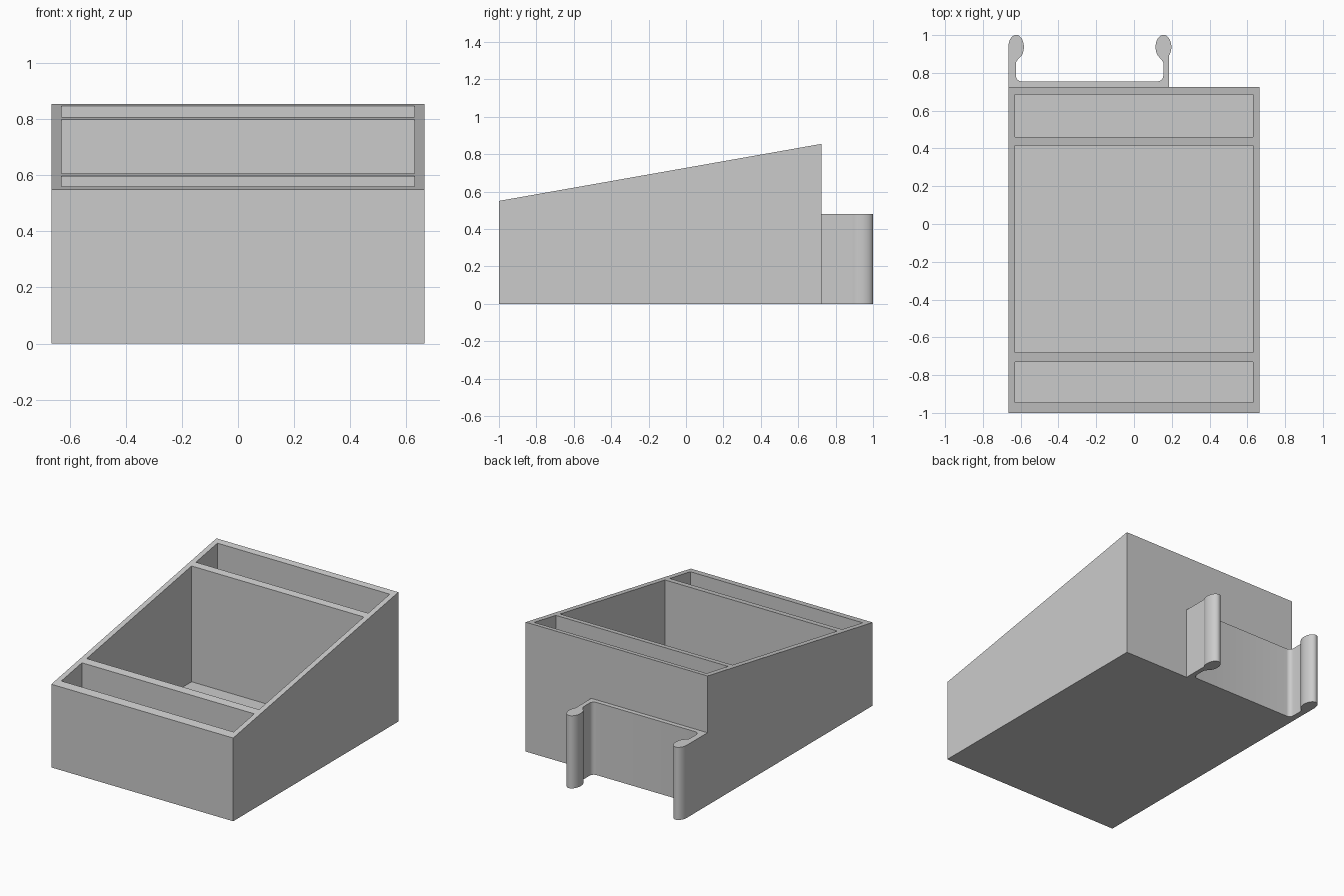
import bpy
import bmesh
from math import cos, sin, radians

cube = bpy.data.objects.get("Cube")
if cube:
    bpy.data.objects.remove(cube, do_unlink=True)

# One plain grey for everything
grey = bpy.data.materials.new("light grey plastic")
grey.use_nodes = True
colour = (0.6, 0.6, 0.6, 1)
grey.diffuse_color = colour
grey.node_tree.nodes["Principled BSDF"].inputs["Base Color"].default_value = colour


def extrude_profile(name, points, offset):
    """Turn a closed outline into a solid by extruding it along offset."""
    bm = bmesh.new()
    face = bm.faces.new([bm.verts.new(p) for p in points])
    new = bmesh.ops.extrude_face_region(bm, geom=[face])["geom"]
    verts = [v for v in new if isinstance(v, bmesh.types.BMVert)]
    bmesh.ops.translate(bm, verts=verts, vec=offset)
    bmesh.ops.recalc_face_normals(bm, faces=bm.faces)
    mesh = bpy.data.meshes.new(name)
    bm.to_mesh(mesh)
    bm.free()
    mesh.materials.append(grey)
    obj = bpy.data.objects.new(name, mesh)
    bpy.context.collection.objects.link(obj)
    return obj


def arc(cx, cy, rx, ry, start, end, steps):
    """Points along an elliptical arc, angles in degrees."""
    angles = [radians(start + (end - start) * i / steps) for i in range(steps + 1)]
    return [(cx + rx * cos(a), cy + ry * sin(a)) for a in angles]


def activate(obj):
    bpy.ops.object.select_all(action="DESELECT")
    obj.select_set(True)
    bpy.context.view_layer.objects.active = obj


half_width, front, back = 0.665, -1.0, 0.725
inner, floor = 0.63, 0.035

# Sloped box
side = [(front, 0), (back, 0), (back, 0.855), (front, 0.55)]
box = extrude_profile("sloped_box", [(-half_width, y, z) for y, z in side],
                      (2 * half_width, 0, 0))

# Three open pockets: front, middle, rear
activate(box)
for y0, y1 in ((-0.945, -0.73), (-0.68, 0.415), (0.46, 0.685)):
    outline = [(-inner, y0), (inner, y0), (inner, y1), (-inner, y1)]
    cutter = extrude_profile("pocket_cutter", [(x, y, floor) for x, y in outline],
                             (0, 0, 1))
    cutter.hide_render = True
    cut = box.modifiers.new("pocket", "BOOLEAN")
    cut.operation = "DIFFERENCE"
    cut.solver = "EXACT"
    cut.object = cutter
    bpy.ops.object.modifier_apply(modifier=cut.name)
    bpy.data.objects.remove(cutter, do_unlink=True)

# Rear clip: a thin plate with two arms ending in rounded bulbs
plate, bulb_y, fillet = 0.755, 0.937, 0.03
left_in, right_in, right_out = -0.625, 0.155, 0.185
clip = [(-half_width, back)]
clip += arc(-0.624, bulb_y, 0.041, 0.064, 180, -60, 24)
clip += [(left_in + 0.008, 0.868), (left_in, 0.855)]
clip += arc(left_in + fillet, plate + fillet, fillet, fillet, 180, 270, 6)
clip += arc(right_in - fillet, plate + fillet, fillet, fillet, -90, 0, 6)
clip += [(right_in, 0.855), (right_in - 0.008, 0.868)]
clip += arc(0.156, bulb_y, 0.042, 0.064, 240, -46, 28)
clip += [(right_out, back)]
rear_clip = extrude_profile("rear_clip", [(x, y, 0) for x, y in clip], (0, 0, 0.48))
activate(rear_clip)
bpy.ops.object.shade_smooth_by_angle(angle=radians(25))
